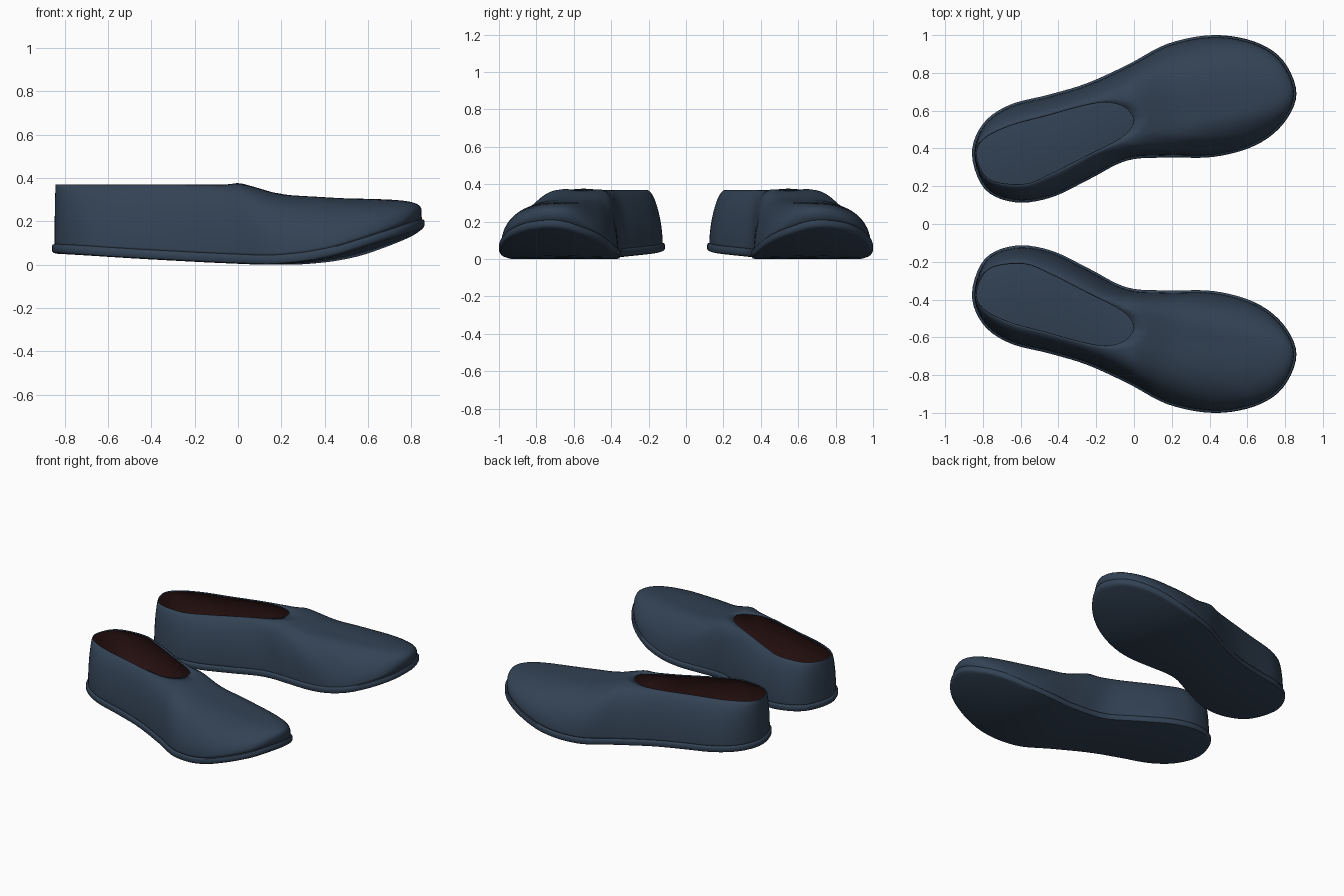
import bpy, math
from mathutils import Vector

if "Cube" in bpy.data.objects:
    bpy.data.objects.remove(bpy.data.objects["Cube"])

# Matched loops, heel -> outer side -> toe -> inner side:
# sole outline x, y, collar opening x, y, wall roundness
LOOPS = [
    (-.858, .37, -.84, .36, 1.8), (-.80, .53, -.80, .45, 1.8), (-.66, .63, -.66, .52, 1.8),
    (-.45, .685, -.46, .575, 1.8), (-.25, .745, -.28, .625, 1.8), (-.03, .845, -.16, .645, 1.8),
    (.18, .955, -.09, .635, 1.9), (.42, 1.0, -.045, .615, 2.1), (.64, .965, -.02, .59, 2.6),
    (.79, .865, -.007, .57, 4), (.86, .69, 0, .548, 8), (.79, .53, -.01, .515, 3.4),
    (.64, .415, -.04, .48, 2.0), (.42, .355, -.085, .445, 1.6), (.17, .352, -.14, .415, 1.6),
    (-.04, .335, -.22, .375, 1.7), (-.24, .235, -.32, .325, 1.8), (-.44, .14, -.44, .265, 1.8),
    (-.63, .115, -.58, .21, 1.8), (-.79, .185, -.77, .235, 1.8)]
TOP = [(-1, .37), (-.05, .37), (0, .376), (.07, .36), (.14, .338), (.22, .322),
       (.35, .314), (.5, .306), (.75, .302), (.8, .30), (.9, .29)]
BOTTOM = [(-1.1, .056), (-.86, .05), (-.4, .025), (0, .006), (.2, 0), (.35, .01),
          (.5, .035), (.65, .08), (.78, .125), (.95, .185)]
STEPS, RINGS = 5, 20


def spline(a, b, c, d, t):
    return .5 * (2 * b + (c - a) * t + (2 * a - 5 * b + 4 * c - d) * t * t
                 + (3 * b - a - 3 * c + d) * t ** 3)


def profile(table, x):
    """Smooth height lookup (monotone ease through slopes)."""
    n = len(table)
    i = 0
    while i < n - 2 and x > table[i + 1][0]:
        i += 1

    def slope(j):
        if j in (0, n - 1):
            return 0
        l = (table[j][1] - table[j - 1][1]) / (table[j][0] - table[j - 1][0])
        r = (table[j + 1][1] - table[j][1]) / (table[j + 1][0] - table[j][0])
        return 0 if l * r <= 0 else 2 * l * r / (l + r)
    (x0, y0), (x1, y1) = table[i], table[i + 1]
    h = x1 - x0
    t = min(max((x - x0) / h, 0), 1)
    return ((2 * t**3 - 3 * t**2 + 1) * y0 + (t**3 - 2 * t**2 + t) * h * slope(i)
            + (3 * t**2 - 2 * t**3) * y1 + (t**3 - t**2) * h * slope(i + 1))


def sole_z(x, y):
    return profile(BOTTOM, x + .2 * (y - .6))


def material(name, rgb):
    m = bpy.data.materials.new(name)
    m.diffuse_color = (*rgb, 1)
    m.use_nodes = True
    m.node_tree.nodes["Principled BSDF"].inputs["Base Color"].default_value = m.diffuse_color
    return m


def loft(rings):
    """Outward quads between stacked clockwise rings."""
    n = len(rings[0])
    faces = []
    for r in range(len(rings) - 1):
        for k in range(n):
            j = (k + 1) % n
            faces.append((r * n + k, (r + 1) * n + k, (r + 1) * n + j, r * n + j))
    return [p for ring in rings for p in ring], faces


def cap(n, start, up):
    """Quad strips joining the outer and inner side of one ring."""
    faces = []
    for k in range(n // 2):
        q = [start + k, start + k + 1, start + (n - k - 1) % n, start + (n - k) % n]
        q = list(dict.fromkeys(q))
        faces.append(q if up else q[::-1])
    return faces


def make(name, verts, faces, mats, angle):
    me = bpy.data.meshes.new(name)
    me.from_pydata(verts, [], faces)
    me.update()
    ob = bpy.data.objects.new(name, me)
    bpy.context.collection.objects.link(ob)
    for m in mats:
        me.materials.append(m)
    bpy.ops.object.select_all(action='DESELECT')
    ob.select_set(True)
    bpy.context.view_layer.objects.active = ob
    bpy.ops.object.shade_smooth_by_angle(angle=math.radians(angle))
    mod = ob.modifiers.new("pair", 'MIRROR')
    mod.use_axis = (False, True, False)
    mod.use_mirror_merge = False
    return ob


navy = material("navy", (.032, .054, .088))
maroon = material("dark_maroon", (.045, .012, .012))

# Sample the matched loops
samples = []
N = len(LOOPS)
for i in range(N):
    quad = [LOOPS[(i + j) % N] for j in (-1, 0, 1, 2)]
    for s in range(STEPS):
        samples.append([spline(*(q[c] for q in quad), s / STEPS) for c in range(5)])
M = len(samples)
outline = [Vector(s[:2]) for s in samples]


def inset(d):
    out = []
    for k, p in enumerate(outline):
        t = (outline[(k + 1) % M] - outline[k - 1]).normalized()
        out.append(p + Vector((t.y, -t.x)) * d)
    return out


# Soles: rounded rocker-shaped slabs
rings = []
for d, h in ((.018, 0), (.005, .004), (0, .012), (0, .034), (.004, .041), (.014, .045)):
    rings.append([(p.x, p.y, sole_z(p.x, p.y) + h) for p in inset(d)])
verts, faces = loft(rings)
faces += cap(M, 0, True) + cap(M, 5 * M, False)
make("soles", verts, faces, [navy], 40)

# Uppers: walls rising from the sole to the collar, over the vamp at the front
foot = inset(.012)
rings = []
for i in range(RINGS + 1):
    s = (i / RINGS) ** 2
    ring = []
    for p, (_, _, cx, cy, power) in zip(foot, samples):
        x, y = p.x + (cx - p.x) * s, p.y + (cy - p.y) * s
        base = sole_z(p.x, p.y) + .038
        f = (1 - (1 - s) ** power) ** (1 / power)
        ring.append((x, y, base + (profile(TOP, x) - base) * f))
    rings.append(ring)
verts, faces = loft(rings)
uppers = make("uppers", verts, faces, [navy, maroon], 60)
lining = uppers.modifiers.new("lining", 'SOLIDIFY')
lining.thickness = .008
lining.offset = -1
lining.material_offset = 1
lining.material_offset_rim = 0
